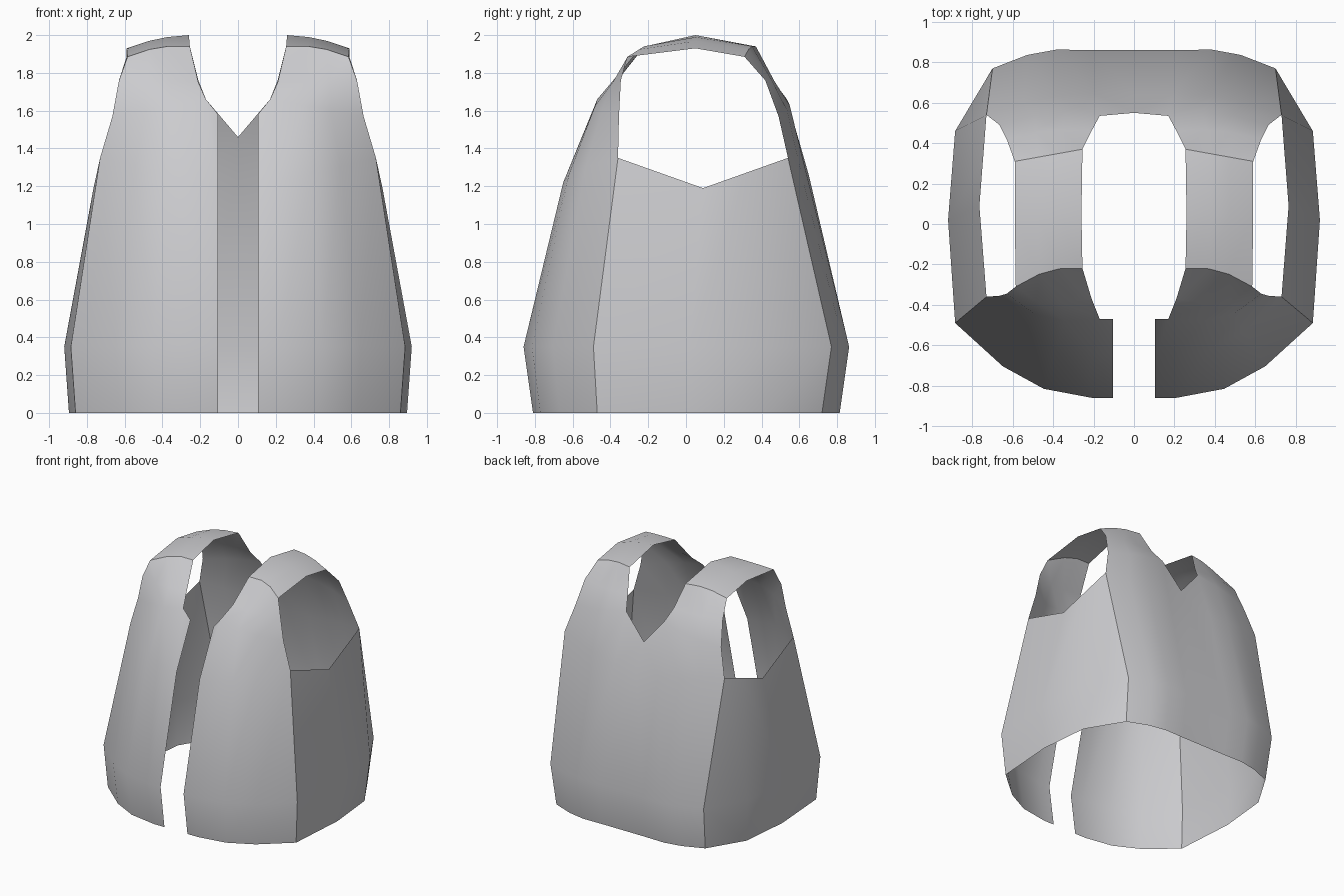
import bpy
from mathutils import Vector

cube = bpy.data.objects.get("Cube")
if cube:
    bpy.data.objects.remove(cube, do_unlink=True)

cloth = bpy.data.materials.new("pale grey cloth")
cloth.use_nodes = True
cloth.diffuse_color = (0.6, 0.6, 0.62, 1)
cloth.node_tree.nodes["Principled BSDF"].inputs["Base Color"].default_value = cloth.diffuse_color


def section(inner, outer, bow_y=0, bow_z=0):
    """Cross-section from the neck side to the arm side, bowed in the middle."""
    inner, outer = Vector(inner), Vector(outer)
    bow = Vector((0, bow_y, bow_z))
    return [inner] + [inner.lerp(outer, t) + bow for t in (0.35, 0.65)] + [outer]


def sheet(name, rows, flip=False):
    """Skin a grid of points, leaving out corners marked None, and mirror it."""
    verts, faces, index = [], [], {}
    for r, row in enumerate(rows):
        for c, point in enumerate(row):
            if point is not None:
                index[r, c] = len(verts)
                verts.append(tuple(point))
    for r in range(len(rows) - 1):
        for c in range(len(rows[0]) - 1):
            corners = [(r, c), (r, c + 1), (r + 1, c + 1), (r + 1, c)]
            if all(k in index for k in corners):
                face = [index[k] for k in corners]
                faces.append(face[::-1] if flip else face)
    mesh = bpy.data.meshes.new(name)
    mesh.from_pydata(verts, [], faces)
    mesh.materials.append(cloth)
    mesh.polygons.foreach_set("use_smooth", [True] * len(mesh.polygons))
    obj = bpy.data.objects.new(name, mesh)
    bpy.context.collection.objects.link(obj)
    mirror = obj.modifiers.new("mirror", 'MIRROR')
    mirror.use_clip = True
    return obj


def with_center(rows, x, neck):
    """Add the column next to the middle, ending at the neck point."""
    result = []
    for i, row in enumerate(rows):
        edge = Vector((x, row[0].y, row[0].z)) if i < 3 else None
        result.append([neck if i == 3 else edge] + row)
    return result


# Front panels, from hem to shoulder
front = [
    section((0.2, -0.81, 0), (0.86, -0.47, 0), -0.08),
    section((0.21, -0.86, 0.35), (0.885, -0.49, 0.35), -0.085),
    section((0.2, -0.65, 1.22), (0.73, -0.36, 1.35), -0.07),
    section((0.17, -0.47, 1.66), (0.665, -0.355, 1.57), -0.05),
    section((0.21, -0.37, 1.75), (0.63, -0.345, 1.76), -0.03),
    section((0.255, -0.22, 1.94), (0.585, -0.31, 1.885), 0.03, 0.02),
]
sheet("front_panels", with_center(front, 0.105, (0.105, -0.47, 1.58)))

# Back panel with its pointed neckline
back = [
    section((0.2, 0.81, 0), (0.68, 0.72, 0), 0.035),
    section((0.21, 0.86, 0.35), (0.7, 0.77, 0.35), 0.035),
    section((0.2, 0.65, 1.26), (0.73, 0.54, 1.35), 0.02),
    section((0.17, 0.535, 1.66), (0.665, 0.49, 1.57), 0.03),
    section((0.21, 0.46, 1.76), (0.63, 0.42, 1.76), 0.02),
    section((0.255, 0.37, 1.94), (0.59, 0.31, 1.885), 0, 0.02),
]
sheet("back_panel", with_center(back, 0, (0, 0.55, 1.46)), flip=True)

# Shoulder straps join the top sections of both panels
ridge = section((0.26, 0.05, 2), (0.59, 0.05, 1.93), 0, 0.014)
sheet("shoulder_straps", [front[-1], ridge, back[-1]])

# Side panels close the flanks below the armholes
dip = Vector((0.765, 0.09, 1.19))
arm_front, arm_back = front[2][-1], back[2][-1]
sheet("side_panels", [
    [front[0][-1], (0.895, 0.02, 0), (0.855, 0.43, 0), back[0][-1]],
    [front[1][-1], (0.92, 0.02, 0.35), (0.885, 0.46, 0.35), back[1][-1]],
    [arm_front, dip, dip.lerp(arm_back, 0.5), arm_back],
])
